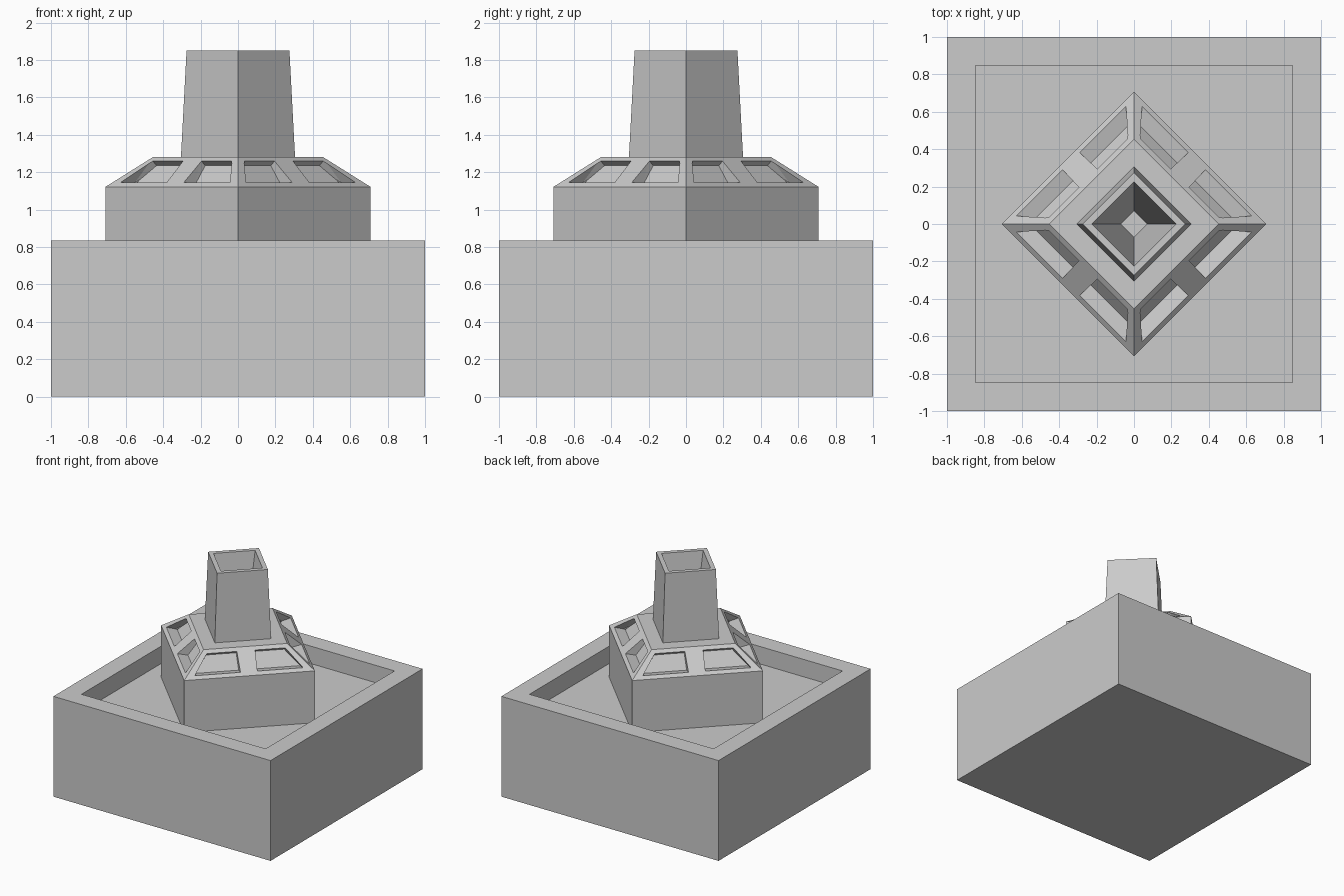
import bpy, bmesh
from math import radians, sqrt
from mathutils import Vector, Matrix

if "Cube" in bpy.data.objects:
    bpy.data.objects.remove(bpy.data.objects["Cube"])


def to_object(name, bm):
    bmesh.ops.recalc_face_normals(bm, faces=bm.faces)
    mesh = bpy.data.meshes.new(name)
    bm.to_mesh(mesh)
    bm.free()
    ob = bpy.data.objects.new(name, mesh)
    bpy.context.collection.objects.link(ob)
    return ob


def square_stack(name, rings, turn=0):
    """Loft square rings (half side, z) into a capped solid."""
    bm = bmesh.new()
    rot = Matrix.Rotation(radians(turn), 4, 'Z')
    loops = [[bm.verts.new(rot @ Vector((sx * h, sy * h, z)))
              for sx, sy in ((-1, -1), (1, -1), (1, 1), (-1, 1))]
             for h, z in rings]
    for a, b in zip(loops, loops[1:]):
        for i in range(4):
            j = (i + 1) % 4
            bm.faces.new((a[i], a[j], b[j], b[i]))
    bm.faces.new(loops[0])
    bm.faces.new(loops[-1])
    return to_object(name, bm)


# Square plinth with a sunken tray
square_stack("plinth", [(1, 0), (1, 0.835), (0.848, 0.835), (0.848, 0.69)])

# Diamond-turned body, sloped roof and hollow chimney
R = 1 / sqrt(2)
profile = [(0.708, 0.66), (0.708, 1.122), (0.453, 1.282), (0.305, 1.282),
           (0.275, 1.85), (0.225, 1.85), (0.07, 1.05)]
body = square_stack("body_and_chimney", [(r * R, z) for r, z in profile], 45)

# Window cutters: two mirrored tapering pockets on each roof slope
# Corners are (distance out, along slope, z)
outline = [(0.476, 0.065, 1.1375), (0.476, 0.415, 1.1375),
           (0.346, 0.298, 1.2669), (0.346, 0.070, 1.2669)]
roof_z = lambda d: 1.122 + (0.708 * R - d) * 0.16 / (0.255 * R)
outline = [Vector((d, t, roof_z(d))) for d, t, _ in outline]
floor = [Vector(p) for p in ((0.395, 0.065, 1.125), (0.395, 0.405, 1.125),
                             (0.318, 0.298, 1.235), (0.318, 0.070, 1.235))]
bm = bmesh.new()
for k in range(4):
    rot = Matrix.Rotation(radians(45 + 90 * k), 4, 'Z')
    for side in (1, -1):
        pts = floor + [f + (o - f) * 1.3 for f, o in zip(floor, outline)]
        vs = [bm.verts.new(rot @ Vector((p.x, p.y * side, p.z))) for p in pts]
        bmesh.ops.convex_hull(bm, input=vs)
cutter = to_object("window_cutters", bm)
cutter.hide_render = True
cutter.hide_viewport = False
cutter.display_type = 'WIRE'

mod = body.modifiers.new("windows", 'BOOLEAN')
mod.operation = 'DIFFERENCE'
mod.solver = 'EXACT'
mod.object = cutter
